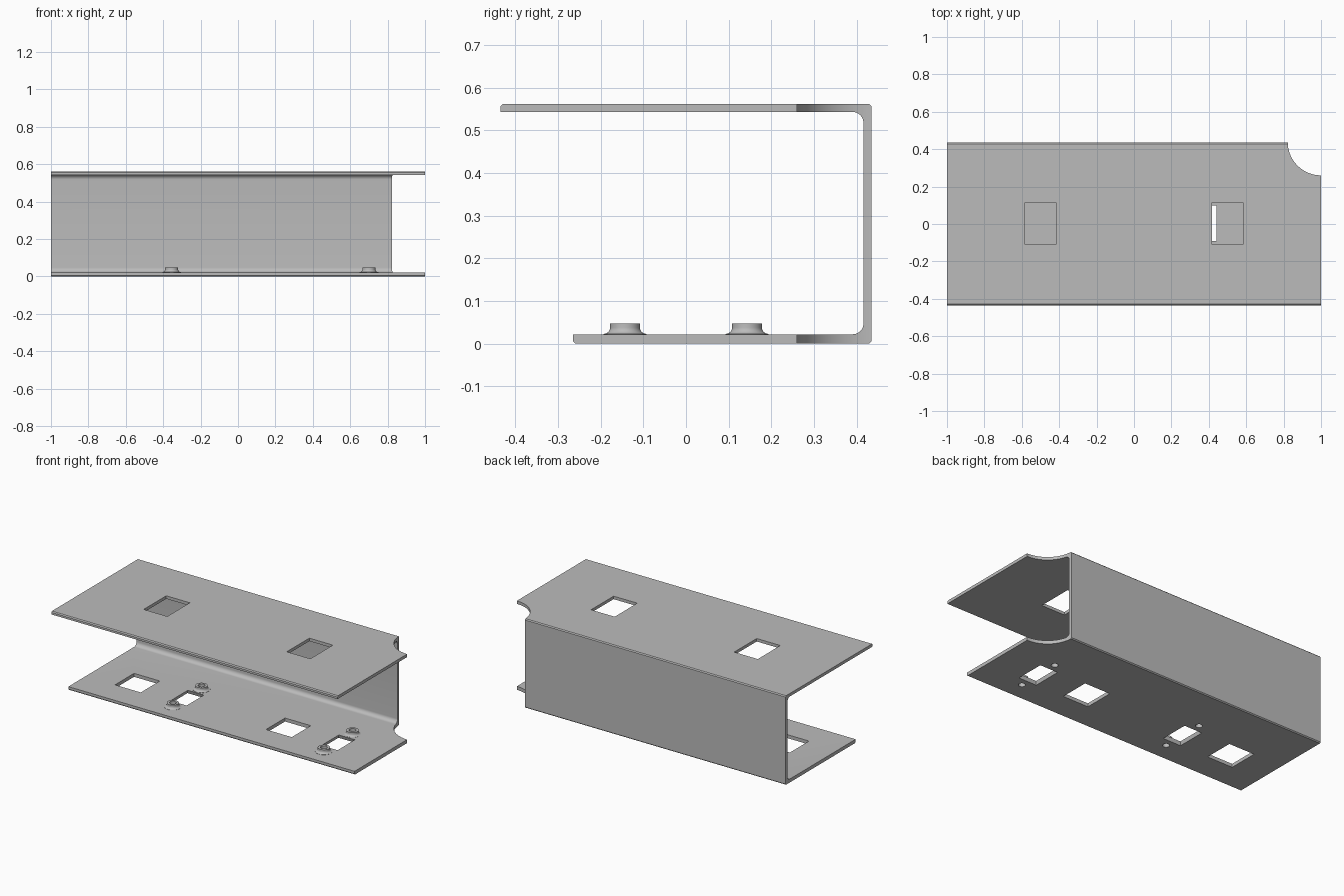
import bpy, bmesh, math
from mathutils import Matrix

old = bpy.data.objects.get("Cube")
if old:
    bpy.data.objects.remove(old, do_unlink=True)

grey = bpy.data.materials.new("plain grey")
grey.use_nodes = True
colour = (0.5, 0.5, 0.5, 1)
grey.diffuse_color = colour
grey.node_tree.nodes["Principled BSDF"].inputs["Base Color"].default_value = colour

HEIGHT, BACK = 0.562, 0.435
FLOOR, CEILING, WALL = 0.022, 0.543, 0.416


def make_object(name, bm):
    bmesh.ops.recalc_face_normals(bm, faces=bm.faces)
    mesh = bpy.data.meshes.new(name)
    bm.to_mesh(mesh)
    bm.free()
    obj = bpy.data.objects.new(name, mesh)
    bpy.context.collection.objects.link(obj)
    mesh.materials.append(grey)
    return obj


def activate(obj):
    bpy.ops.object.select_all(action='DESELECT')
    obj.select_set(True)
    bpy.context.view_layer.objects.active = obj


def arc(cy, cz, radius, start, end, steps=8):
    angles = [math.radians(start + (end - start) * i / steps) for i in range(steps + 1)]
    return [(cy + radius * math.cos(a), cz + radius * math.sin(a)) for a in angles]


def cut(target, bm):
    cutter = make_object("cutter", bm)
    cutter.hide_render = True
    mod = target.modifiers.new("cut", 'BOOLEAN')
    mod.operation, mod.solver, mod.object = 'DIFFERENCE', 'EXACT', cutter
    activate(target)
    bpy.ops.object.modifier_apply(modifier=mod.name)
    bpy.data.objects.remove(cutter, do_unlink=True)


def cylinder_cut(target, x, y, z, radius, depth, sides):
    bm = bmesh.new()
    bmesh.ops.create_cone(bm, cap_ends=True, segments=sides, radius1=radius, radius2=radius,
                          depth=depth, matrix=Matrix.Translation((x, y, z)))
    cut(target, bm)


def window_cut(target, x, y, z, half_x, half_y, taper=0):
    # Rectangular opening, narrowing upward when tapered
    bm = bmesh.new()
    bmesh.ops.create_cube(bm, size=2)
    for v in bm.verts:
        shrink = taper * v.co.z
        v.co = (x + v.co.x * (half_x - shrink), y + v.co.y * (half_y - shrink),
                z + v.co.z * 0.03)
    cut(target, bm)


# Folded channel: profile with rounded inner bends and chamfered outer edges
c, r = 0.006, 0.025
profile = [(-0.265, c), (-0.265 + c, 0), (BACK - c, 0), (BACK, c),
           (BACK, HEIGHT - c), (BACK - c, HEIGHT),
           (-0.435 + c, HEIGHT), (-0.435, HEIGHT - c), (-0.435, CEILING)]
profile += arc(WALL - r, CEILING - r, r, 90, 0)
profile += arc(WALL - r, FLOOR + r, r, 0, -90)
profile += [(-0.265, FLOOR)]
bm = bmesh.new()
face = bm.faces.new([bm.verts.new((-1, y, z)) for y, z in profile])
ends = bmesh.ops.extrude_face_region(bm, geom=[face])["geom"]
bmesh.ops.translate(bm, vec=(2, 0, 0), verts=[v for v in ends if isinstance(v, bmesh.types.BMVert)])
channel = make_object("folded_channel", bm)

# Round notch through the whole back left corner
cylinder_cut(channel, 1, 0.438, 0.28, 0.178, 1, 96)

# Openings in the top plate
for x in (-0.5, 0.5):
    window_cut(channel, x, 0.003, HEIGHT - 0.01, 0.0825, 0.1125)

# Openings and screw holes in the bottom plate
boss_places = []
for x in (-0.355, 0.7):
    window_cut(channel, x - 0.35, 0.003, 0.01, 0.09, 0.095)
    window_cut(channel, x, 0, 0.01, 0.06, 0.09, 0.009)
    for y in (-0.143, 0.143):
        cylinder_cut(channel, x, y, 0, 0.02, 0.2, 32)
        boss_places.append((x, y))
activate(channel)
bpy.ops.object.shade_smooth_by_angle(angle=math.radians(30))

# Screw bosses with a flared foot
flare = arc(0.05, FLOOR + 0.016, 0.015, 270, 180)
section = [(0.02, FLOOR - 0.001), (0.05, FLOOR - 0.001)] + flare + [(0.035, 0.047), (0.02, 0.047)]
for i, (x, y) in enumerate(boss_places):
    bm = bmesh.new()
    verts = [bm.verts.new((radius, 0, z)) for radius, z in section]
    edges = [bm.edges.new((a, b)) for a, b in zip(verts, verts[1:] + verts[:1])]
    bmesh.ops.spin(bm, geom=verts + edges, cent=(0, 0, 0), axis=(0, 0, 1),
                   angle=math.tau, steps=32, use_merge=True)
    bmesh.ops.remove_doubles(bm, verts=bm.verts, dist=0.0002)
    boss = make_object(f"screw_boss_{i + 1}", bm)
    boss.location = (x, y, 0)
    activate(boss)
    bpy.ops.object.shade_smooth_by_angle(angle=math.radians(30))
